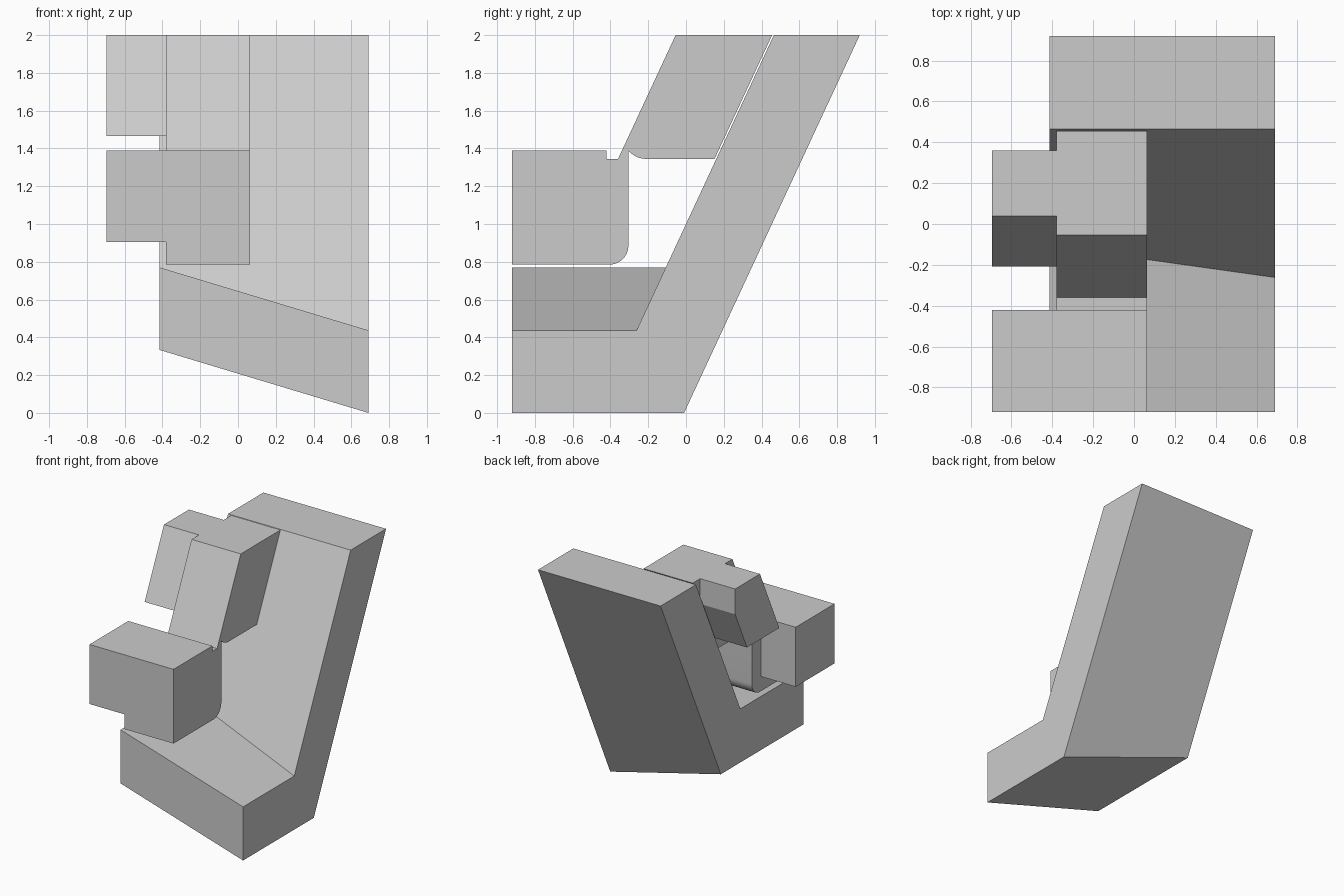
import bpy, bmesh, math

cube = bpy.data.objects.get("Cube")
if cube:
    bpy.data.objects.remove(cube, do_unlink=True)

grey = bpy.data.materials.new("light grey")
grey.use_nodes = True
grey.diffuse_color = (0.6, 0.6, 0.6, 1)
grey.node_tree.nodes["Principled BSDF"].inputs["Base Color"].default_value = (0.6, 0.6, 0.6, 1)

LEAN = 0.465  # backward travel per unit of height
TOP = 2.0


def leaning(y_top, z):
    """Point on a leaning plane that meets the top at y_top."""
    return (y_top - LEAN * (TOP - z), z)


def arc(cy, cz, r, start, end, steps=10):
    angles = [math.radians(start + (end - start) * i / steps) for i in range(steps + 1)]
    return [(cy + r * math.cos(a), cz + r * math.sin(a)) for a in angles]


def prism(name, x0, x1, profile0, profile1=None):
    """Solid between two (y, z) profiles standing at x0 and x1."""
    bm = bmesh.new()
    a = [bm.verts.new((x0, y, z)) for y, z in profile0]
    b = [bm.verts.new((x1, y, z)) for y, z in (profile1 or profile0)]
    bm.faces.new(a)
    bm.faces.new(b[::-1])
    for i in range(len(a)):
        j = (i + 1) % len(a)
        bm.faces.new((a[i], b[i], b[j], a[j]))
    bmesh.ops.recalc_face_normals(bm, faces=bm.faces)
    mesh = bpy.data.meshes.new(name)
    bm.to_mesh(mesh)
    bm.free()
    mesh.materials.append(grey)
    ob = bpy.data.objects.new(name, mesh)
    bpy.context.collection.objects.link(ob)
    bpy.ops.object.select_all(action="DESELECT")
    ob.select_set(True)
    bpy.context.view_layer.objects.active = ob
    bpy.ops.object.shade_smooth_by_angle(angle=math.radians(20))
    return ob


FRONT = -0.92


def bracket_profile(lift):
    low, high = lift, lift + 0.437
    return [(FRONT, low), leaning(0.92, low), (0.92, TOP),
            (0.465, TOP), leaning(0.465, high), (FRONT, high)]


# Leaning bracket whose foot rises toward the right side
prism("bracket", -0.415, 0.69, bracket_profile(0.333), bracket_profile(0))

# Central body: front block joined to the leaning block by a thin web
body = [(FRONT, 0.785)]
body += arc(-0.405, 0.885, 0.1, -90, 0)
body += arc(-0.212, 1.465, 0.12, 219, 270)
body += [leaning(0.456, 1.345), (0.456, TOP), (-0.055, TOP),
         leaning(-0.055, 1.345), (-0.42, 1.345), (-0.42, 1.39), (FRONT, 1.39)]
prism("body", -0.38, 0.063, body)

# Side arms
prism("lower_arm", -0.695, -0.38,
      [(FRONT, 0.905), (-0.42, 0.905), (-0.42, 1.39), (FRONT, 1.39)])
prism("upper_arm", -0.695, -0.38,
      [leaning(0.04, 1.465), leaning(0.456, 1.465), leaning(0.456, 1.794),
       (0.36, TOP), (0.04, TOP)])
